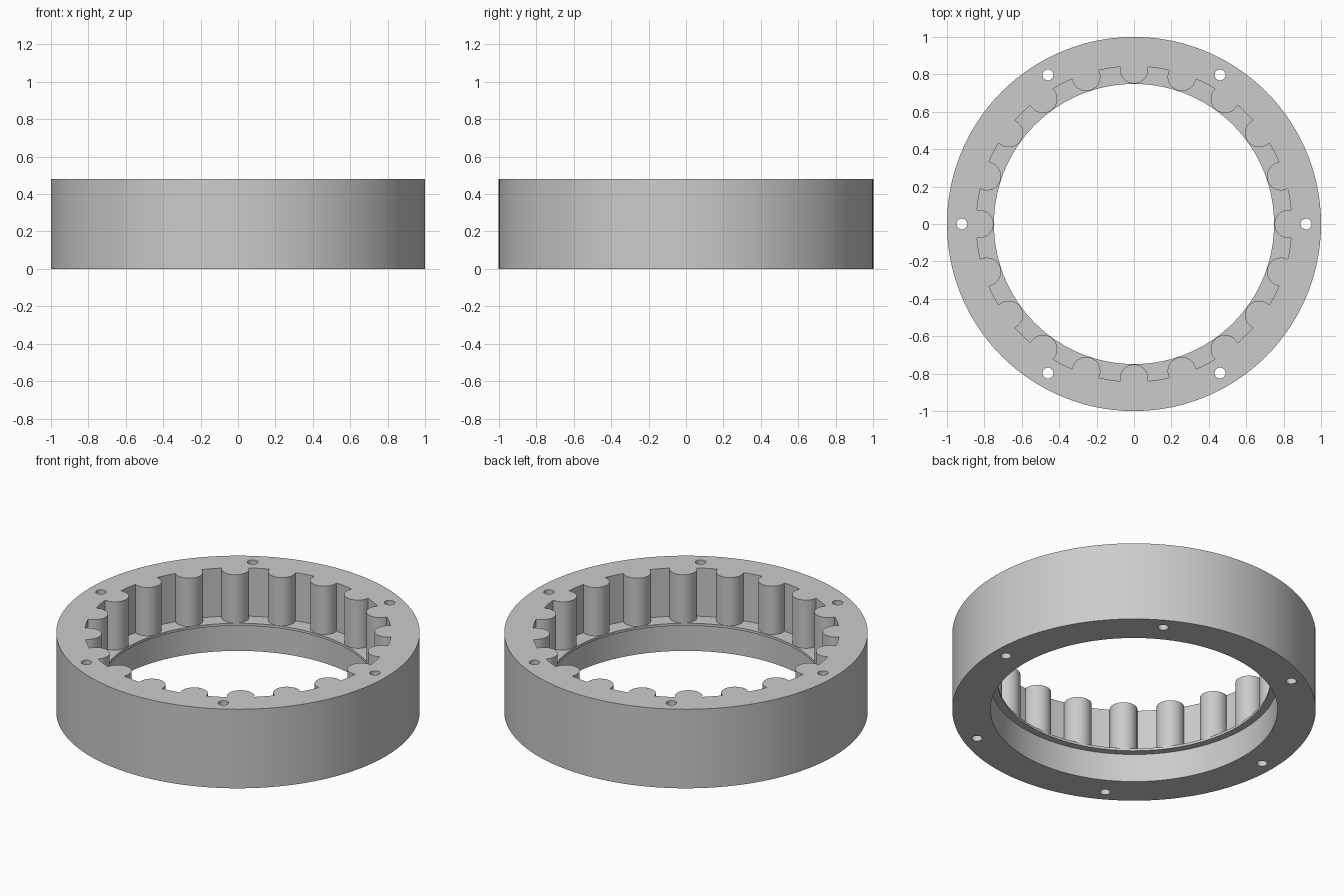
import bpy
import bmesh
from math import acos, cos, sin, pi, radians, tau

cube = bpy.data.objects.get("Cube")
if cube:
    bpy.data.objects.remove(cube, do_unlink=True)

HEIGHT = 0.48
LEDGE_Z, FLOOR_Z = 0.172, 0.187       # thin lip between lower bore and pocket
TEETH, TOOTH_R, TOOTH_CENTRE, POCKET_R = 20, 0.076, 0.827, 0.843

grey = bpy.data.materials.new("grey metal")
grey.use_nodes = True
colour = (0.6, 0.6, 0.6, 1)
grey.diffuse_color = colour
grey.node_tree.nodes["Principled BSDF"].inputs["Base Color"].default_value = colour


def circle(radius, count, cx=0, cy=0):
    return [(cx + radius * cos(tau * i / count), cy + radius * sin(tau * i / count))
            for i in range(count)]


def prism(name, outline, z0, z1):
    """Extrude a closed outline from z0 to z1."""
    bm = bmesh.new()
    base = bm.faces.new([bm.verts.new((x, y, z0)) for x, y in outline])
    top = bmesh.ops.extrude_face_region(bm, geom=[base], use_keep_orig=True)
    for v in top["geom"]:
        if isinstance(v, bmesh.types.BMVert):
            v.co.z = z1
    bmesh.ops.recalc_face_normals(bm, faces=bm.faces)
    mesh = bpy.data.meshes.new(name)
    bm.to_mesh(mesh)
    bm.free()
    mesh.materials.append(grey)
    obj = bpy.data.objects.new(name, mesh)
    bpy.context.collection.objects.link(obj)
    return obj


def pocket_outline(steps=20, gap_steps=4):
    """Round teeth pointing inward, joined by arcs of the pocket wall."""
    sweep = acos((TOOTH_CENTRE**2 + TOOTH_R**2 - POCKET_R**2) / (2 * TOOTH_CENTRE * TOOTH_R))
    half = acos((TOOTH_CENTRE - TOOTH_R * cos(sweep)) / POCKET_R)
    pitch = tau / TEETH
    points = []
    for i in range(TEETH):
        a = i * pitch
        for k in range(steps + 1):
            p = sweep * (2 * k / steps - 1)
            r, t = TOOTH_CENTRE - TOOTH_R * cos(p), TOOTH_R * sin(p)
            points.append((r * cos(a) - t * sin(a), r * sin(a) + t * cos(a)))
        for k in range(1, gap_steps):
            b = a + half + (pitch - 2 * half) * k / gap_steps
            points.append((POCKET_R * cos(b), POCKET_R * sin(b)))
    return points


# Ring body and the volumes removed from it
ring = prism("toothed_ring", circle(1, 120), 0, HEIGHT)
cutters = [
    prism("through_bore", circle(0.749, 120), -0.1, HEIGHT + 0.1),
    prism("lower_bore", circle(0.79, 120), -0.1, LEDGE_Z),
    prism("tooth_pocket", pocket_outline(), FLOOR_Z, HEIGHT + 0.1),
]
for i in range(6):
    a = i * pi / 3
    cutters.append(prism("bolt_hole", circle(0.029, 24, 0.92 * cos(a), 0.92 * sin(a)),
                         -0.1, HEIGHT + 0.1))

bpy.ops.object.select_all(action="DESELECT")
bpy.context.view_layer.objects.active = ring
ring.select_set(True)
for cutter in cutters:
    cutter.hide_render = True
    mod = ring.modifiers.new(cutter.name, "BOOLEAN")
    mod.operation = "DIFFERENCE"
    mod.solver = "EXACT"
    mod.object = cutter
    bpy.ops.object.modifier_apply(modifier=mod.name)
    bpy.data.objects.remove(cutter, do_unlink=True)

bpy.ops.object.shade_smooth_by_angle(angle=radians(25))
